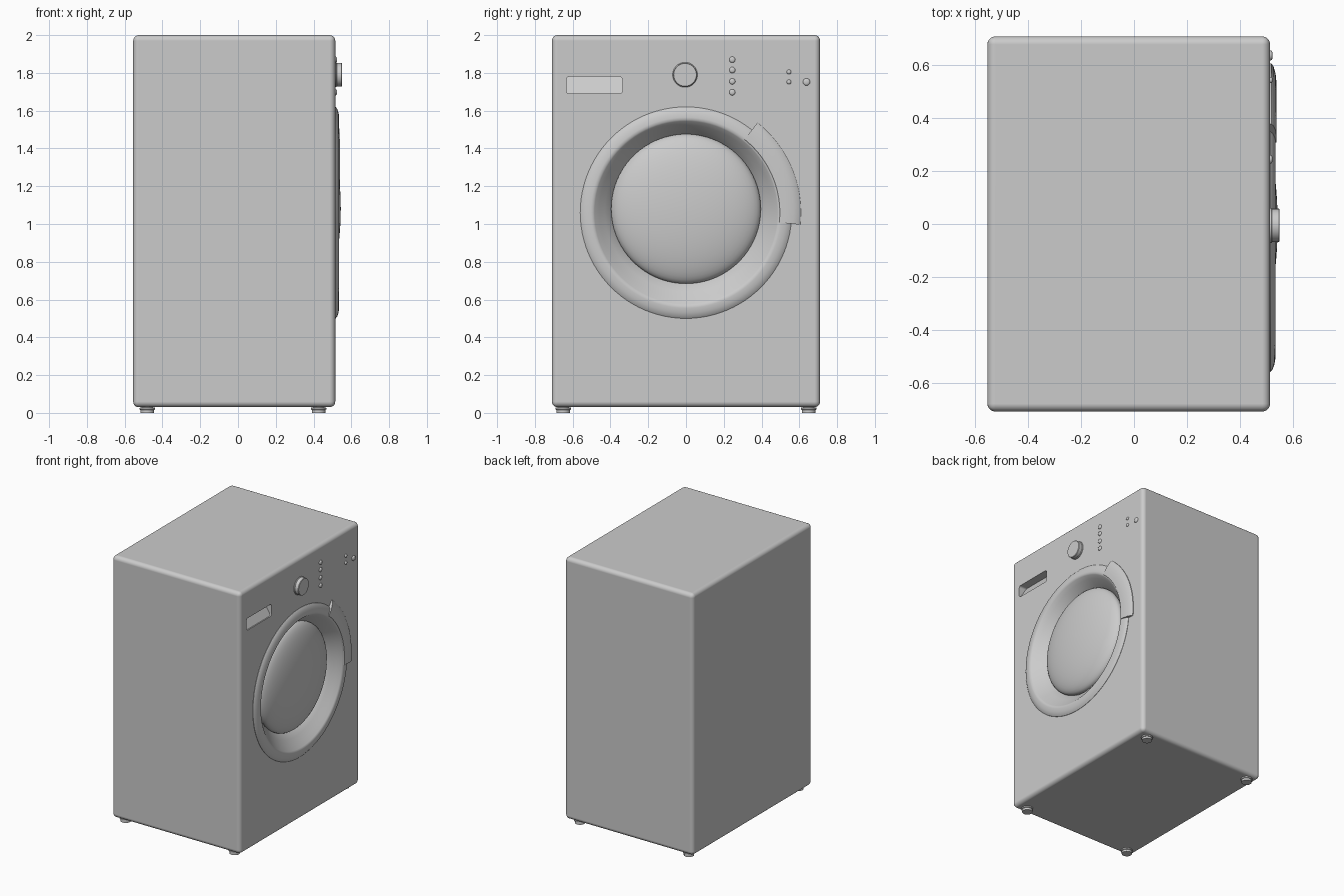
import bpy, bmesh, math
from mathutils import Vector

if "Cube" in bpy.data.objects:
    bpy.data.objects.remove(bpy.data.objects["Cube"])

FRONT = 0.515   # x of the panel that carries the door


def finish(name, bm, angle=35):
    bmesh.ops.recalc_face_normals(bm, faces=bm.faces)
    me = bpy.data.meshes.new(name)
    bm.to_mesh(me)
    bm.free()
    ob = bpy.data.objects.new(name, me)
    bpy.context.collection.objects.link(ob)
    smooth(ob, angle)
    return ob


def smooth(ob, angle=35):
    bpy.ops.object.select_all(action='DESELECT')
    ob.select_set(True)
    bpy.context.view_layer.objects.active = ob
    bpy.ops.object.shade_smooth_by_angle(angle=math.radians(angle))


def loft(name, loops, closed_path=False, closed_loop=True, caps=(True, True), angle=35):
    """Skin a list of equal-length point loops."""
    bm = bmesh.new()
    rings = [[bm.verts.new(p) for p in loop] for loop in loops]
    n = len(rings[0])
    for a, b in zip(rings, rings[1:]):
        for i in range(n):
            j = (i + 1) % n
            bm.faces.new((a[i], a[j], b[j], b[i]))
    if caps[0]:
        bm.faces.new(rings[0])
    if caps[1]:
        bm.faces.new(rings[-1])
    return finish(name, bm, angle)


def circle(r, n, place):
    return [place(r * math.cos(2 * math.pi * i / n), r * math.sin(2 * math.pi * i / n))
            for i in range(n)]


def lathe_x(name, y, profile, n=32, caps=(True, True), angle=35):
    """Profile entries are (radius, x, z of centre), turned about the x direction."""
    return loft(name, [circle(r, n, lambda u, v: (x, y + u, z + v)) for r, x, z in profile],
                caps=caps, angle=angle)


# cabinet
bm = bmesh.new()
bmesh.ops.create_cube(bm, size=1)
for v in bm.verts:
    v.co = Vector((v.co.x * 1.07 - 0.02, v.co.y * 1.42, v.co.z * 1.97 + 1.015))
bmesh.ops.bevel(bm, geom=bm.edges[:], offset=0.03, segments=5, profile=0.5, affect='EDGES')
cabinet = finish("cabinet", bm)

# cutters: door opening and detergent drawer scoop
door_cut = lathe_x("door_cutter", 0, [(0.50, 0.38, 1.06), (0.50, 0.60, 1.06)], 96)


def rounded_rect(x, hw, z0, z1, r):
    pts = []
    for sy, z, a0 in ((1, z1 - r, 0), (-1, z1 - r, 90), (-1, z0 + r, 180), (1, z0 + r, 270)):
        for k in range(5):
            a = math.radians(a0 + 22.5 * k)
            pz = z + r * math.sin(a)
            # back of the scoop slopes outwards towards the bottom
            px = x if x > FRONT else FRONT - 0.008 - 0.055 * (pz - z0) / (z1 - z0)
            pts.append((px, -0.485 + sy * (hw - r) + r * math.cos(a), pz))
    return pts


drawer_cut = loft("drawer_cutter", [rounded_rect(0.4, 0.148, 1.69, 1.78, 0.015),
                                    rounded_rect(0.6, 0.148, 1.69, 1.78, 0.015)])
bpy.context.view_layer.objects.active = cabinet
for cutter in (door_cut, drawer_cut):
    cutter.hide_render = True
    m = cabinet.modifiers.new("cut", 'BOOLEAN')
    m.object, m.operation, m.solver = cutter, 'DIFFERENCE', 'EXACT'
    bpy.ops.object.modifier_apply(modifier=m.name)
for cutter in (door_cut, drawer_cut):
    bpy.data.objects.remove(cutter)
smooth(cabinet)
w = cabinet.modifiers.new("weighted", 'WEIGHTED_NORMAL')
w.keep_sharp = True

# door ring with its sloping inner wall
lathe_x("door_ring", 0, [
    (0.560, 0.505, 1.060), (0.560, 0.517, 1.060), (0.550, 0.525, 1.060),
    (0.530, 0.532, 1.060), (0.505, 0.536, 1.060), (0.492, 0.535, 1.060),
    (0.484, 0.529, 1.060), (0.460, 0.505, 1.064), (0.430, 0.476, 1.072),
    (0.410, 0.455, 1.078), (0.395, 0.435, 1.080)], 96, caps=(False, False), angle=50)

# bulging door glass
steps = 14
lathe_x("door_glass", 0, [(0.396, 0.435, 1.08)] + [
    (0.396 * math.cos(a), 0.447 + 0.097 * math.sin(a), 1.08)
    for a in (math.pi / 2 * k / steps * 0.985 for k in range(steps + 1))], 96, angle=60)

# curved door handle overlapping the ring
section = [(0.488, 0.505), (0.488, 0.530), (0.497, 0.539), (0.530, 0.540),
           (0.570, 0.536), (0.597, 0.528), (0.608, 0.520), (0.608, 0.505)]
loops = []
for k in range(25):
    a = math.radians(-6 + 57.5 * k / 24)
    loops.append([(x, r * math.cos(a), 1.06 + r * math.sin(a)) for r, x in section])
loft("door_handle", loops)

# programme dial
lathe_x("dial", -0.005, [(0.066, 0.505, 1.79), (0.066, 0.520, 1.79), (0.063, 0.523, 1.79),
                         (0.063, 0.548, 1.79), (0.060, 0.551, 1.79)], 48)

# buttons and indicator lamps: y, z, radius
buttons = [(0.245, z, 0.016) for z in (1.870, 1.815, 1.755, 1.697)]
buttons += [(0.545, 1.805, 0.012), (0.545, 1.752, 0.012), (0.638, 1.752, 0.019)]
for i, (y, z, r) in enumerate(buttons):
    lathe_x(f"button_{i + 1}", y, [(r, 0.508, z), (r, 0.518, z), (r * 0.85, 0.522, z),
                                   (r * 0.5, 0.5245, z)], 24, angle=60)

# feet
for sx, x in (("back", -0.48), ("front", 0.427)):
    for sy, y in (("left", -0.65), ("right", 0.65)):
        prof = [(0.036, 0.0), (0.036, 0.016), (0.041, 0.018), (0.041, 0.027), (0.030, 0.029), (0.030, 0.04)]
        loft(f"{sx}_{sy}_foot", [circle(r, 24, lambda u, v: (x + u, y + v, z)) for r, z in prof])
